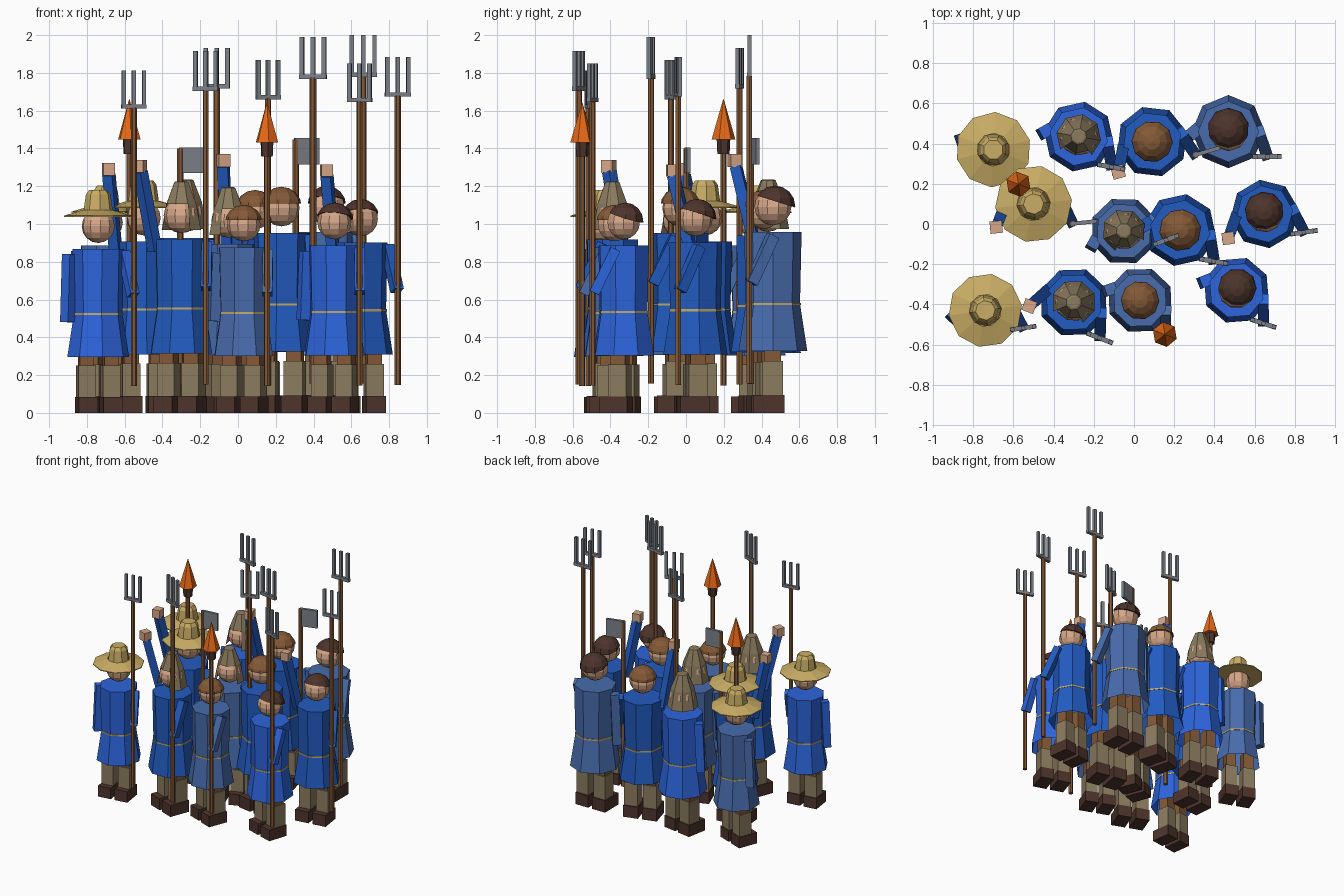
import bpy, bmesh, math
from mathutils import Matrix, Vector

if "Cube" in bpy.data.objects:
    bpy.data.objects.remove(bpy.data.objects["Cube"])

COLS = {"bright_blue": (0.026, 0.13, 0.72), "mid_blue": (0.016, 0.105, 0.53),
        "muted_blue": (0.065, 0.15, 0.42), "straw": (0.59, 0.42, 0.13),
        "skin": (0.68, 0.39, 0.25), "tan_cloth": (0.26, 0.20, 0.115),
        "dark_brown": (0.075, 0.034, 0.025), "wood_brown": (0.23, 0.10, 0.038),
        "steel": (0.20, 0.22, 0.25), "flame_orange": (0.80, 0.14, 0.008)}
MATS = {}
for n, c in COLS.items():
    MATS[n] = bpy.data.materials.new(n)
    MATS[n].diffuse_color = (*c, 1)


def finish(bm, name, mat, M):
    bm.transform(M)
    bmesh.ops.recalc_face_normals(bm, faces=bm.faces)
    me = bpy.data.meshes.new(name)
    bm.to_mesh(me)
    bm.free()
    me.materials.append(MATS[mat])
    ob = bpy.data.objects.new(name, me)
    bpy.context.collection.objects.link(ob)


def lathe(name, profile, mat, M, sides=8, at=(0, 0), cap=(True, True), drop=None):
    """Rings of (radius, z); drop(center) removes faces."""
    bm = bmesh.new()
    rings = [[bm.verts.new((at[0] + r * math.cos(2 * math.pi * i / sides),
                            at[1] + r * math.sin(2 * math.pi * i / sides), z))
              for i in range(sides)] for r, z in profile]
    for a, b in zip(rings, rings[1:]):
        for i in range(sides):
            j = (i + 1) % sides
            bm.faces.new((a[i], a[j], b[j], b[i]))
    if cap[0]:
        bm.faces.new(rings[0])
    if cap[1]:
        bm.faces.new(rings[-1])
    if drop:
        gone = [f for f in bm.faces if drop(f.calc_center_median())]
        bmesh.ops.delete(bm, geom=gone, context='FACES')
    finish(bm, name, mat, M)


def box(name, center, size, mat, M):
    bm = bmesh.new()
    bmesh.ops.create_cube(bm, size=1, matrix=Matrix.Translation(center) @ Matrix.Diagonal((*size, 1)))
    finish(bm, name, mat, M)


def limb(name, a, b, w, mat, M):
    """Square bar from a to b."""
    a, b = Vector(a), Vector(b)
    q = (b - a).to_track_quat('Z', 'Y').to_matrix().to_4x4()
    L = (b - a).length
    box(name, (0, 0, L / 2), (w, w, L), mat, M @ Matrix.Translation(a) @ q)


def ball(name, r, center, mat, M, cut=None):
    """Low-poly sphere; cut = (height, back tilt) keeps only a cap, as for hair."""
    bm = bmesh.new()
    bmesh.ops.create_uvsphere(bm, u_segments=10, v_segments=8, radius=r)
    if cut:
        g = bm.verts[:] + bm.edges[:] + bm.faces[:]
        res = bmesh.ops.bisect_plane(bm, geom=g, plane_co=(0, 0, cut[0]),
                                     plane_no=(0, math.sin(cut[1]), math.cos(cut[1])), clear_inner=True)
        bmesh.ops.edgeloop_fill(bm, edges=[e for e in res["geom_cut"] if isinstance(e, bmesh.types.BMEdge)])
    finish(bm, name, mat, M @ Matrix.Translation(center))


def headwear(kind, n, M):
    if kind == "straw":
        lathe(f"straw_brim_{n}", [(0.195, 1.10), (0.195, 1.107), (0.085, 1.14), (0.085, 1.115)],
              "straw", M, sides=10)
        lathe(f"straw_crown_{n}", [(0.085, 1.12), (0.07, 1.225), (0.052, 1.25)], "straw", M)
    elif kind == "hood":
        lathe(f"hood_{n}", [(0.112, 0.97), (0.085, 1.11), (0.04, 1.225), (0.03, 1.23)], "tan_cloth", M,
              cap=(False, True), drop=lambda c: c.z < 1.08 and c.y < -0.06)
    elif kind == "cap":
        ball(f"cap_{n}", 0.105, (0, 0, 1.052), "wood_brown", M, cut=(0.02, 0.0))
    else:
        ball(f"hair_{n}", 0.104, (0, 0.01, 1.052), "dark_brown", M, cut=(0.025, 0.3))


def tool(kind, n, M):
    x, y = at = (0.185, -0.12)
    top = {"fork": 1.715, "blade": 1.42, "torch": 1.44}[kind]
    lathe(f"{kind}_pole_{n}", [(0.017, 0.15), (0.017, top)], "wood_brown", M, sides=6, at=at)
    if kind == "fork":
        box(f"fork_bar_{n}", (x, y, 1.72), (0.14, 0.024, 0.024), "steel", M)
        for i, dx in enumerate((-0.058, 0, 0.058)):
            box(f"fork_tine_{n}_{i}", (x + dx, y, 1.825), (0.022, 0.02, 0.194), "steel", M)
    elif kind == "blade":
        box(f"blade_{n}", (x + 0.06, y, 1.358), (0.13, 0.02, 0.135), "steel", M)
    else:
        lathe(f"torch_cup_{n}", [(0.034, 1.425), (0.038, 1.505)], "dark_brown", M, sides=6, at=at)
        lathe(f"torch_flame_{n}", [(0.066, 1.505), (0.002, 1.725)], "flame_orange", M, sides=6, at=at)


def villager(n, x, y, s, yaw, robe, hat, item, raised):
    M = (Matrix.Translation((x, y, 0)) @ Matrix.Rotation(math.radians(yaw), 4, 'Z')
         @ Matrix.Scale(s, 4))
    # legs
    for side, sx in (("right", -0.07), ("left", 0.07)):
        box(f"boot_{side}_{n}", (sx, -0.02, 0.045), (0.108, 0.16, 0.09), "dark_brown", M)
        box(f"gaiter_{side}_{n}", (sx, 0, 0.175), (0.098, 0.105, 0.18), "tan_cloth", M)
        box(f"thigh_{side}_{n}", (sx, 0, 0.33), (0.08, 0.085, 0.16), "wood_brown", M)
    # robe and belt
    lathe(f"robe_{n}", [(0.175, 0.315), (0.138, 0.555), (0.146, 0.92)], robe, M, cap=(False, True))
    lathe(f"belt_{n}", [(0.142, 0.549), (0.142, 0.56)], "straw", M)
    # head
    ball(f"head_{n}", 0.094, (0, 0, 1.048), "skin", M)
    headwear(hat, n, M)
    # arms
    limb(f"holding_arm_{n}", (0.145, 0.0, 0.90), (0.183, -0.11, 0.66), 0.056, robe, M)
    if raised:
        limb(f"raised_arm_{n}", (-0.15, 0.0, 0.86), (-0.197, -0.092, 1.28), 0.056, robe, M)
        box(f"raised_hand_{n}", (-0.2, -0.097, 1.31), (0.062, 0.062, 0.066), "skin", M)
    else:
        limb(f"hanging_arm_{n}", (-0.163, 0.0, 0.89), (-0.175, -0.01, 0.51), 0.06, robe, M)
    tool(item, n, M)


B, D, G = "bright_blue", "mid_blue", "muted_blue"
CROWD = [
    (-0.70, 0.37, 0.962, -21, G, "straw", "torch", False),
    (-0.50, 0.10, 0.985, 6, D, "straw", "blade", True),
    (-0.74, -0.43, 0.943, 8, B, "straw", "fork", False),
    (-0.275, 0.435, 1.005, -10, B, "hood", "fork", False),
    (0.09, 0.41, 1.02, 16, D, "cap", "blade", True),
    (0.47, 0.46, 1.0406, 0, G, "hair", "fork", False),
    (-0.05, -0.035, 0.972, 21, G, "hood", "fork", False),
    (0.23, -0.03, 1.035, -10, D, "cap", "fork", False),
    (0.65, 0.05, 0.98, 8, D, "hair", "fork", True),
    (-0.30, -0.39, 0.997, -21, D, "hood", "fork", True),
    (0.03, -0.38, 0.952, -21, G, "cap", "torch", False),
    (0.51, -0.33, 0.963, -18, B, "hair", "fork", False),
]
for n, row in enumerate(CROWD, 1):
    villager(n, *row)

for m in bpy.data.materials:
    if m.users and not m.is_grease_pencil:
        m.use_nodes = True
        m.node_tree.nodes["Principled BSDF"].inputs["Base Color"].default_value = m.diffuse_color
